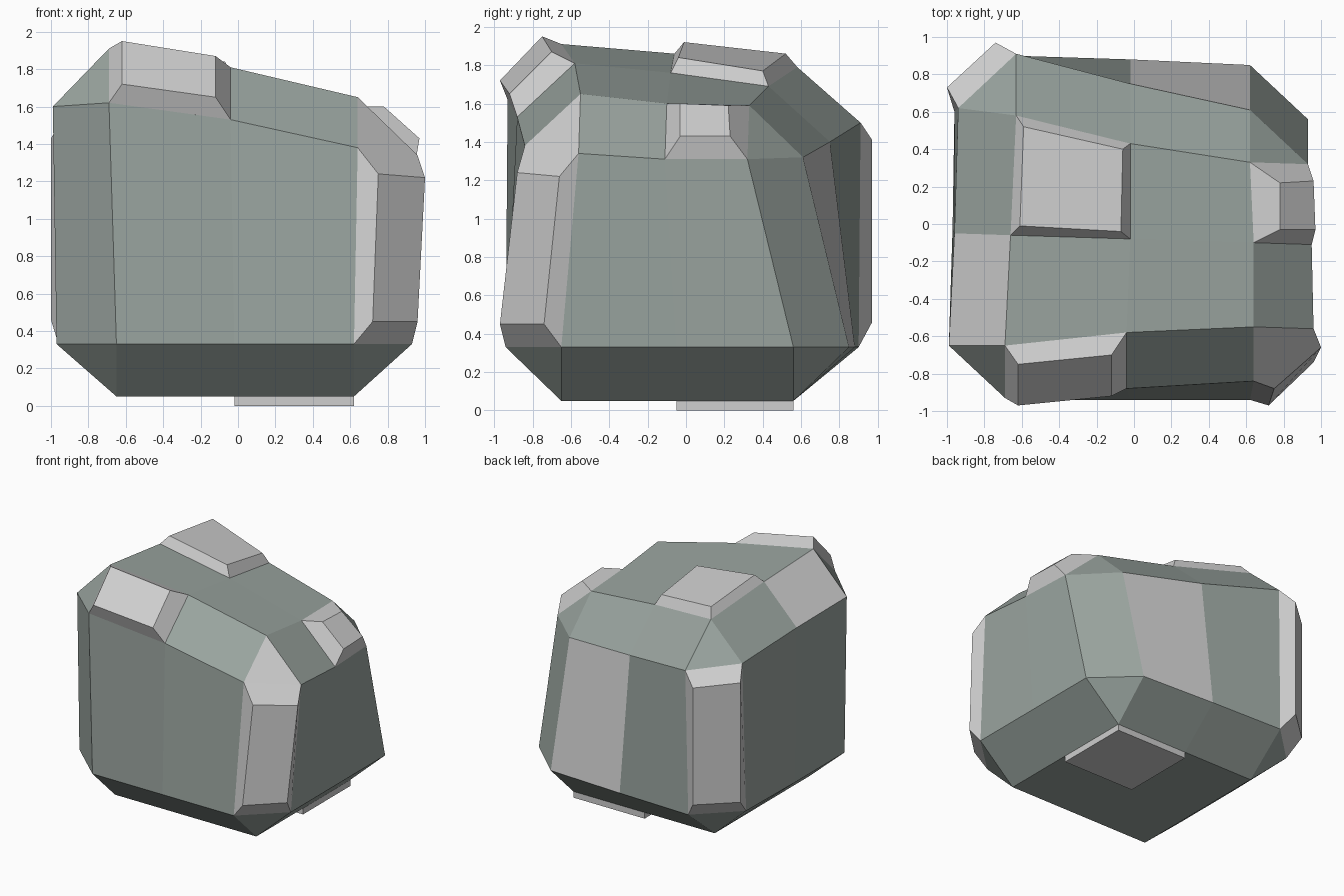
import bpy
import bmesh
from mathutils import Vector

cube = bpy.data.objects.get("Cube")
if cube:
    bpy.data.objects.remove(cube)


def material(name, color):
    mat = bpy.data.materials.new(name)
    mat.use_nodes = True
    mat.diffuse_color = color
    shader = mat.node_tree.nodes["Principled BSDF"]
    shader.inputs["Base Color"].default_value = color
    shader.inputs["Roughness"].default_value = 0.9
    return mat


green_stone = material("green grey stone", (0.32, 0.37, 0.345, 1))
pale_stone = material("pale grey stone", (0.62, 0.62, 0.62, 1))


def finish(bm, name, materials):
    mesh = bpy.data.meshes.new(name)
    bm.to_mesh(mesh)
    bm.free()
    for mat in materials:
        mesh.materials.append(mat)
    obj = bpy.data.objects.new(name, mesh)
    bpy.context.collection.objects.link(obj)
    return obj


# Wall rings: three columns per side, running front, right, back, left
foot_height = 0.33
foot_outline = [
    (-.65, -.94), (-.02, -.94), (.62, -.94),
    (.93, -.65), (.93, -.05), (.93, .56),
    (.62, .85), (-.02, .88), (-.65, .9),
    (-.96, .6), (-.97, -.02), (-.97, -.65)]
foot = [Vector((x, y, foot_height)) for x, y in foot_outline]
shoulder = [Vector(p) for p in [
    (-.69, -.93, 1.62), (-.04, -.88, 1.53), (.64, -.84, 1.38),
    (.96, -.56, 1.34), (.95, -.11, 1.31), (.93, .32, 1.31),
    (.62, .61, 1.32), (-.02, .75, 1.4), (-.63, .91, 1.5),
    (-.94, .62, 1.53), (-.96, -.05, 1.57), (-.99, -.65, 1.6)]]

# Top and bottom caps as grids of rows from front to back
top = [[Vector(p) for p in row] for row in [
    [(-.69, -.65, 1.91), (-.04, -.58, 1.81), (.64, -.55, 1.65)],
    [(-.66, -.06, 1.86), (-.02, -.08, 1.76), (.64, -.1, 1.6)],
    [(-.63, .58, 1.79), (-.02, .43, 1.69), (.62, .33, 1.59)]]]
bottom = [[Vector((x, y, .05)) for x in (-.65, -.02, .62)]
          for y in (-.65, -.05, .56)]


def rim(grid):
    """Cap points matching each ring column; corners appear twice."""
    front, middle, back = grid
    return (front + [front[-1], middle[-1], back[-1]]
            + back[::-1] + [back[0], middle[0], front[0]])


top_rim, bottom_rim = rim(top), rim(bottom)
count = len(foot)


def band(lower, upper, i):
    """Outward quad between two rings at one column."""
    j = (i + 1) % count
    return [lower[i], lower[j], upper[j], upper[i]]


def cell(grid, column, row):
    """Upward quad of a cap grid."""
    return [grid[row][column], grid[row][column + 1],
            grid[row + 1][column + 1], grid[row + 1][column]]


# Boulder body, with a few flat facets in the pale colour
BACK_FACET, FRONT_RIGHT_CORNER, LEFT_SHOULDER = 6, 2, 10
body = bmesh.new()
shared = {}


def body_face(points, pale=False):
    verts = []
    for p in points:
        key = tuple(p)
        if key not in shared:
            shared[key] = body.verts.new(p)
        if shared[key] not in verts:
            verts.append(shared[key])
    body.faces.new(verts).material_index = int(pale)


for i in range(count):
    wall = band(foot, shoulder, i)
    if i in (BACK_FACET, BACK_FACET + 1):
        wall = wall[1:] + wall[:1]
    body_face(wall, i == BACK_FACET)
    body_face(band(shoulder, top_rim, i), i in (FRONT_RIGHT_CORNER, LEFT_SHOULDER))
    body_face(band(bottom_rim, foot, i))
for column in range(2):
    for row in range(2):
        body_face(cell(top, column, row))
        body_face(cell(bottom, column, row)[::-1])
finish(body, "boulder_body", [green_stone, pale_stone])


# Raised pale plates, each tapering out from one body facet
def plate(name, base, outer):
    bm = bmesh.new()
    low = [bm.verts.new(p) for p in base]
    high = [bm.verts.new(p) for p in outer]
    bm.faces.new(high)
    for i in range(len(low)):
        j = (i + 1) % len(low)
        bm.faces.new([low[i], low[j], high[j], high[i]])
    finish(bm, name, [pale_stone])


plate("front_shoulder_plate", band(shoulder, top_rim, 0),
      [(-.62, -.97, 1.72), (-.12, -.92, 1.65), (-.12, -.7, 1.87), (-.62, -.75, 1.95)])
plate("side_shoulder_plate", band(shoulder, top_rim, 4),
      [(.97, -.03, 1.43), (.96, .23, 1.43), (.78, .22, 1.59), (.78, -.03, 1.6)])
plate("front_corner_plate", band(foot, shoulder, 2),
      [(.72, -.97, .45), (.96, -.74, .45), (1, -.66, 1.22), (.75, -.88, 1.24)])
plate("back_corner_plate", band(foot, shoulder, 8),
      [(-.74, .97, .46), (-1, .73, .46), (-1, .73, 1.43), (-.74, .97, 1.41)])
plate("top_plate", cell(top, 0, 1),
      [(-.61, -.01, 1.92), (-.07, -.04, 1.84), (-.06, .4, 1.77), (-.59, .52, 1.86)])

# Straight sided plate under the base
under = cell(bottom, 1, 1)[::-1]
plate("bottom_plate", under, [(p.x, p.y, 0) for p in under])
